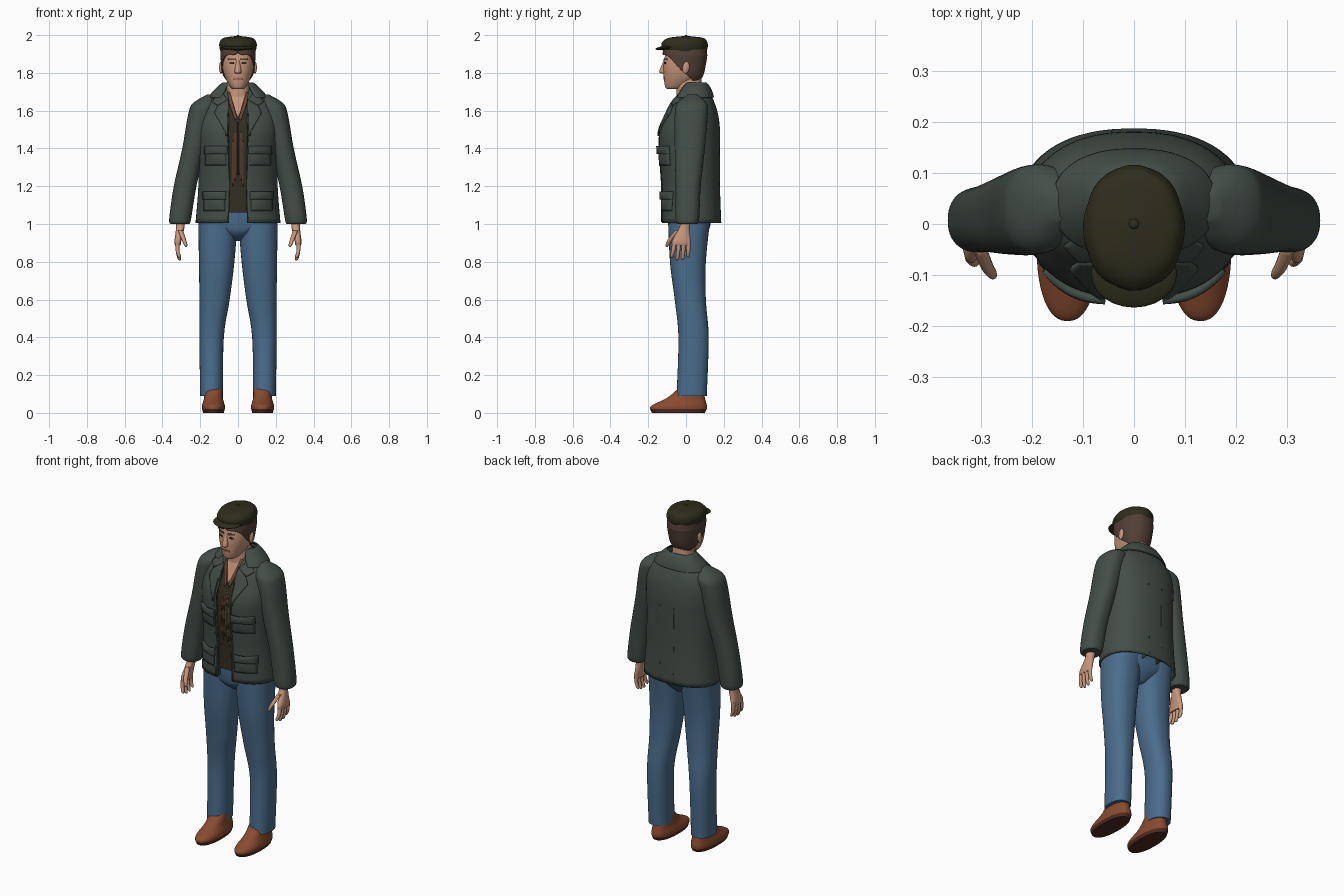
import bpy
import math
from mathutils import Vector
from mathutils.bvhtree import BVHTree

if "Cube" in bpy.data.objects:
    bpy.data.objects.remove(bpy.data.objects["Cube"], do_unlink=True)


def material(name, red, green, blue):
    mat = bpy.data.materials.new(name)
    mat.use_nodes = True
    mat.diffuse_color = (red, green, blue, 1)
    shader = mat.node_tree.nodes["Principled BSDF"]
    shader.inputs["Base Color"].default_value = mat.diffuse_color
    return mat


JACKET = material("jacket grey green", red=.056, green=.075, blue=.064)
DENIM = material("blue denim", red=.07, green=.15, blue=.26)
LEATHER = material("brown leather", red=.25, green=.07, blue=.03)
SOLE = material("dark sole", red=.08, green=.025, blue=.014)
SKIN = material("skin", red=.58, green=.31, blue=.2)
LIPS = material("lips", red=.36, green=.15, blue=.1)
HAIR = material("brown hair", red=.085, green=.05, blue=.037)
CAP = material("dark olive cap", red=.028, green=.026, blue=.012)
SHIRT = material("dark shirt", red=.032, green=.027, blue=.014)
STRIPE = material("rust stripe", red=.15, green=.06, blue=.036)


def make_object(name, verts, faces, mat, mirror, thickness):
    mesh = bpy.data.meshes.new(name)
    mesh.from_pydata(verts, [], faces)
    mesh.materials.append(mat)
    obj = bpy.data.objects.new(name, mesh)
    bpy.context.collection.objects.link(obj)
    bpy.ops.object.select_all(action="DESELECT")
    obj.select_set(True)
    bpy.context.view_layer.objects.active = obj
    bpy.ops.object.shade_smooth_by_angle(angle=math.radians(50))
    if thickness:
        shell = obj.modifiers.new("thickness", "SOLIDIFY")
        shell.thickness = thickness
        shell.offset = -1
    if mirror:
        obj.modifiers.new("mirror", "MIRROR")
    return obj


def ring(z, width, front, back, x=0, gap=0):
    """Oval cross-section: half width, front and back y, opening angle at the front."""
    return Vector((z, width, front, back, x, gap))


def spline(rings, steps):
    """Smooth in-between rings through the given ones."""
    result = []
    for i in range(len(rings) - 1):
        start, end = rings[i], rings[i + 1]
        before, after = rings[max(i - 1, 0)], rings[min(i + 2, len(rings) - 1)]
        leave, arrive = (end - before) / 2, (after - start) / 2
        for step in range(steps):
            t = step / steps
            blend = t * t * (3 - 2 * t)
            result.append(start + (end - start) * blend
                          + leave * t * (1 - t) ** 2 - arrive * t * t * (1 - t))
    return result + [rings[-1]]


def loft(name, mat, rings, mirror=False, thickness=0, sides=48, power=2.3, lobes=0):
    """Skin over rings that go upward; a thickness makes it a shell open at the front."""
    verts, faces = [], []

    def bend(value):
        return math.copysign(abs(value) ** (2 / power), value)

    rows = spline(rings, steps=5)
    for z, width, front, back, x, gap in rows:
        gap = math.radians(max(gap, 0))
        for i in range(sides):
            t = i / (sides - 1 if thickness else sides)
            angle = gap - math.pi / 2 + t * 2 * (math.pi - gap)
            swell = 1 + lobes * abs(math.cos(4 * angle))
            verts.append((x + width * swell * bend(math.cos(angle)),
                          (front + back + (back - front) * swell * bend(math.sin(angle))) / 2, z))
    for row in range(len(rows) - 1):
        low, high = row * sides, (row + 1) * sides
        for i in range(sides - 1 if thickness else sides):
            j = (i + 1) % sides
            faces.append((low + i, low + j, high + j, high + i))
    if not thickness:
        faces.append(tuple(reversed(range(sides))))
        faces.append(tuple(range(len(verts) - sides, len(verts))))
    return make_object(name, verts, faces, mat, mirror, thickness)


def panel(name, mat, target, corners, lift=.004, puff=0, n=8):
    """Mirrored four-sided patch, given by x and z, laid on the front of a target."""
    tree = BVHTree.FromPolygons([v.co for v in target.data.vertices],
                                [p.vertices for p in target.data.polygons])
    a, b, c, d = [Vector(p) for p in corners]
    verts, faces = [], []
    for i in range(n + 1):
        for j in range(n + 1):
            u, v = i / n, j / n
            x, z = a.lerp(b, u).lerp(d.lerp(c, u), v)
            hit = tree.ray_cast(Vector((x, -1, z)), Vector((0, 1, 0)))[0]
            if hit is None:
                hit = tree.find_nearest(Vector((x, 0, z)))[0]
            bulge = puff * math.sin(math.pi * u) * math.sin(math.pi * v)
            verts.append((x, hit.y - lift - bulge, z))
    for i in range(n):
        for j in range(n):
            k = i * (n + 1) + j
            faces.append((k, k + n + 1, k + n + 2, k + 1))
    return make_object(name, verts, faces, mat, True, lift)


def box(left, right, low, high):
    return (left, low), (right, low), (right, high), (left, high)


def ball(name, mat, location, scale, tilt=0):
    bpy.ops.mesh.primitive_uv_sphere_add(segments=24, ring_count=12, location=location,
                                         rotation=(tilt, 0, 0))
    obj = bpy.context.object
    obj.name = name
    obj.scale = scale
    obj.data.materials.append(mat)
    bpy.ops.object.shade_smooth()


# Shoes
loft("soles", SOLE, mirror=True, rings=[
    ring(z=0, width=.055, front=-.18, back=.1, x=.13),
    ring(z=.02, width=.06, front=-.19, back=.11, x=.13)])
loft("shoes", LEATHER, mirror=True, rings=[
    ring(z=.02, width=.06, front=-.19, back=.11, x=.13),
    ring(z=.04, width=.06, front=-.18, back=.11, x=.13),
    ring(z=.08, width=.05, front=-.1, back=.1, x=.13),
    ring(z=.13, width=.05, front=-.04, back=.09, x=.13)])

# Trousers
loft("trouser_legs", DENIM, mirror=True, rings=[
    ring(z=.09, width=.06, front=-.05, back=.11, x=.14),
    ring(z=.4, width=.065, front=-.04, back=.12, x=.14),
    ring(z=.6, width=.08, front=-.06, back=.105, x=.124),
    ring(z=.8, width=.094, front=-.085, back=.105, x=.113),
    ring(z=1.04, width=.105, front=-.095, back=.13, x=.105)])
loft("trouser_seat", DENIM, rings=[
    ring(z=.91, width=.03, front=-.03, back=.07), ring(z=.95, width=.1, front=-.08, back=.11),
    ring(z=1, width=.18, front=-.095, back=.13), ring(z=1.1, width=.2, front=-.1, back=.13)])

# Shirt
shirt = loft("shirt", SHIRT, rings=[
    ring(z=1.06, width=.17, front=-.115, back=.14), ring(z=1.2, width=.17, front=-.115, back=.14),
    ring(z=1.4, width=.18, front=-.125, back=.15), ring(z=1.52, width=.18, front=-.11, back=.15),
    ring(z=1.6, width=.16, front=-.075, back=.13), ring(z=1.7, width=.07, front=-.035, back=.09)])
panel("open_neck", SKIN, shirt, [(0, 1.57), (.004, 1.57), (.045, 1.7), (0, 1.7)])
panel("shirt_collar", STRIPE, shirt, [(.004, 1.56), (.016, 1.55), (.066, 1.69), (.044, 1.7)],
      lift=.009)
for i in range(3):
    left = .004 + i * .01
    panel("shirt_stripe", STRIPE, shirt, lift=.002,
          corners=box(left, left + .004, low=1.26 - i * .03, high=1.54 - i * .05))

# Jacket body, collar and lapels
jacket = loft("jacket_body", JACKET, thickness=.01, sides=64, rings=[
    ring(z=1.005, width=.225, front=-.13, back=.187, gap=10),
    ring(z=1.2, width=.21, front=-.13, back=.18, gap=10),
    ring(z=1.4, width=.21, front=-.145, back=.18, gap=11),
    ring(z=1.5, width=.213, front=-.14, back=.18, gap=11),
    ring(z=1.58, width=.205, front=-.105, back=.17, gap=11),
    ring(z=1.64, width=.18, front=-.075, back=.152, gap=13),
    ring(z=1.7, width=.115, front=-.03, back=.125, gap=22),
    ring(z=1.735, width=.075, front=0, back=.105, gap=40)])
loft("collar", JACKET, thickness=.006, rings=[
    ring(z=1.67, width=.16, front=-.065, back=.148, gap=34),
    ring(z=1.7, width=.135, front=-.045, back=.14, gap=30),
    ring(z=1.735, width=.1, front=-.02, back=.122, gap=32),
    ring(z=1.75, width=.08, front=-.01, back=.105, gap=38)])
panel("lapel", JACKET, jacket, [(.046, 1.45), (.126, 1.59), (.108, 1.625), (.05, 1.665)],
      lift=.011)
panel("collar_tip", JACKET, jacket, [(.054, 1.66), (.11, 1.63), (.138, 1.65), (.09, 1.705)],
      lift=.012)
panel("front_edge", JACKET, jacket, box(left=.043, right=.056, low=1.01, high=1.46))

# Pockets with flaps
for low, inner in ((1.31, .062), (1.07, .07)):
    outer, high = inner + .113, low + .09
    panel("pocket", JACKET, jacket, box(inner, outer, low, high), lift=.008, puff=.008)
    panel("pocket_flap", JACKET, jacket, lift=.016, puff=.005,
          corners=box(inner - .005, outer + .005, high - .03, high + .012))

# Sleeves
loft("sleeves", JACKET, mirror=True, rings=[
    ring(z=1, width=.05, front=-.045, back=.06, x=.307),
    ring(z=1.03, width=.058, front=-.055, back=.07, x=.306),
    ring(z=1.2, width=.06, front=-.055, back=.078, x=.28),
    ring(z=1.4, width=.06, front=-.06, back=.1, x=.235),
    ring(z=1.58, width=.066, front=-.06, back=.115, x=.198),
    ring(z=1.64, width=.062, front=-.045, back=.11, x=.176),
    ring(z=1.685, width=.02, front=.01, back=.06, x=.145)])

# Hands
loft("palms", SKIN, mirror=True, rings=[
    ring(z=.885, width=.014, front=-.07, back=.02, x=.318),
    ring(z=.91, width=.018, front=-.074, back=.024, x=.318),
    ring(z=.98, width=.022, front=-.036, back=.02, x=.306),
    ring(z=1.03, width=.025, front=-.026, back=.03, x=.305)])
for i in range(4):
    tip = .803 + .012 * abs(i - 1.4)
    base, end = i * .024 - .06, i * .029 - .075
    middle = (base + end) / 2
    loft("finger", SKIN, mirror=True, sides=12, power=2, rings=[
        ring(z=tip, width=.004, front=end - .004, back=end + .004, x=.308),
        ring(z=tip + .01, width=.009, front=end - .009, back=end + .009, x=.312),
        ring(z=.86, width=.01, front=middle - .011, back=middle + .011, x=.32),
        ring(z=.91, width=.012, front=base - .012, back=base + .012, x=.32)])
loft("thumb", SKIN, mirror=True, sides=12, power=2, rings=[
    ring(z=.878, width=.004, front=-.106, back=-.098, x=.275),
    ring(z=.89, width=.009, front=-.108, back=-.088, x=.277),
    ring(z=.92, width=.012, front=-.095, back=-.068, x=.288),
    ring(z=.965, width=.013, front=-.058, back=-.025, x=.304)])

# Neck, head and face
loft("neck", SKIN, rings=[ring(z=1.6, width=.07, front=-.05, back=.09),
                          ring(z=1.8, width=.055, front=-.05, back=.08)])
head = loft("head", SKIN, rings=[
    ring(z=1.714, width=.022, front=-.095, back=-.04),
    ring(z=1.725, width=.04, front=-.11, back=0), ring(z=1.78, width=.07, front=-.118, back=.075),
    ring(z=1.85, width=.085, front=-.118, back=.1), ring(z=1.95, width=.08, front=-.1, back=.1)])
loft("nose", SKIN, sides=16, power=2, rings=[
    ring(z=1.797, width=.013, front=-.132, back=-.1),
    ring(z=1.808, width=.018, front=-.141, back=-.1),
    ring(z=1.87, width=.008, front=-.117, back=-.1)])
panel("eye", CAP, head, box(left=.022, right=.045, low=1.846, high=1.857), lift=.002)
panel("eyebrow", HAIR, head, box(left=.014, right=.052, low=1.868, high=1.877))
panel("mouth", LIPS, head, box(left=0, right=.024, low=1.766, high=1.775), lift=.003)
for side in (-1, 1):
    ball("ear", SKIN, location=(side * .09, 0, 1.828), scale=(.01, .018, .032), tilt=-.15)

# Hair, open around the face
loft("hair", HAIR, thickness=.008, sides=64, rings=[
    ring(z=1.76, width=.068, front=-.1, back=.076, gap=118),
    ring(z=1.8, width=.084, front=-.122, back=.096, gap=92),
    ring(z=1.885, width=.093, front=-.124, back=.112, gap=48),
    ring(z=1.9, width=.093, front=-.124, back=.112, gap=4),
    ring(z=1.94, width=.09, front=-.118, back=.108)])

# Flat cap with peak and button
loft("cap", CAP, sides=64, power=2.1, lobes=.025, rings=[
    ring(z=1.915, width=.09, front=-.118, back=.104),
    ring(z=1.935, width=.096, front=-.126, back=.112),
    ring(z=1.962, width=.095, front=-.124, back=.11),
    ring(z=1.985, width=.075, front=-.09, back=.09),
    ring(z=1.995, width=.012, front=-.014, back=.012)])
ball("cap_peak", CAP, location=(0, -.098, 1.934), scale=(.084, .066, .011), tilt=.12)
ball("cap_button", CAP, location=(0, 0, 1.994), scale=(.01, .01, .006))
